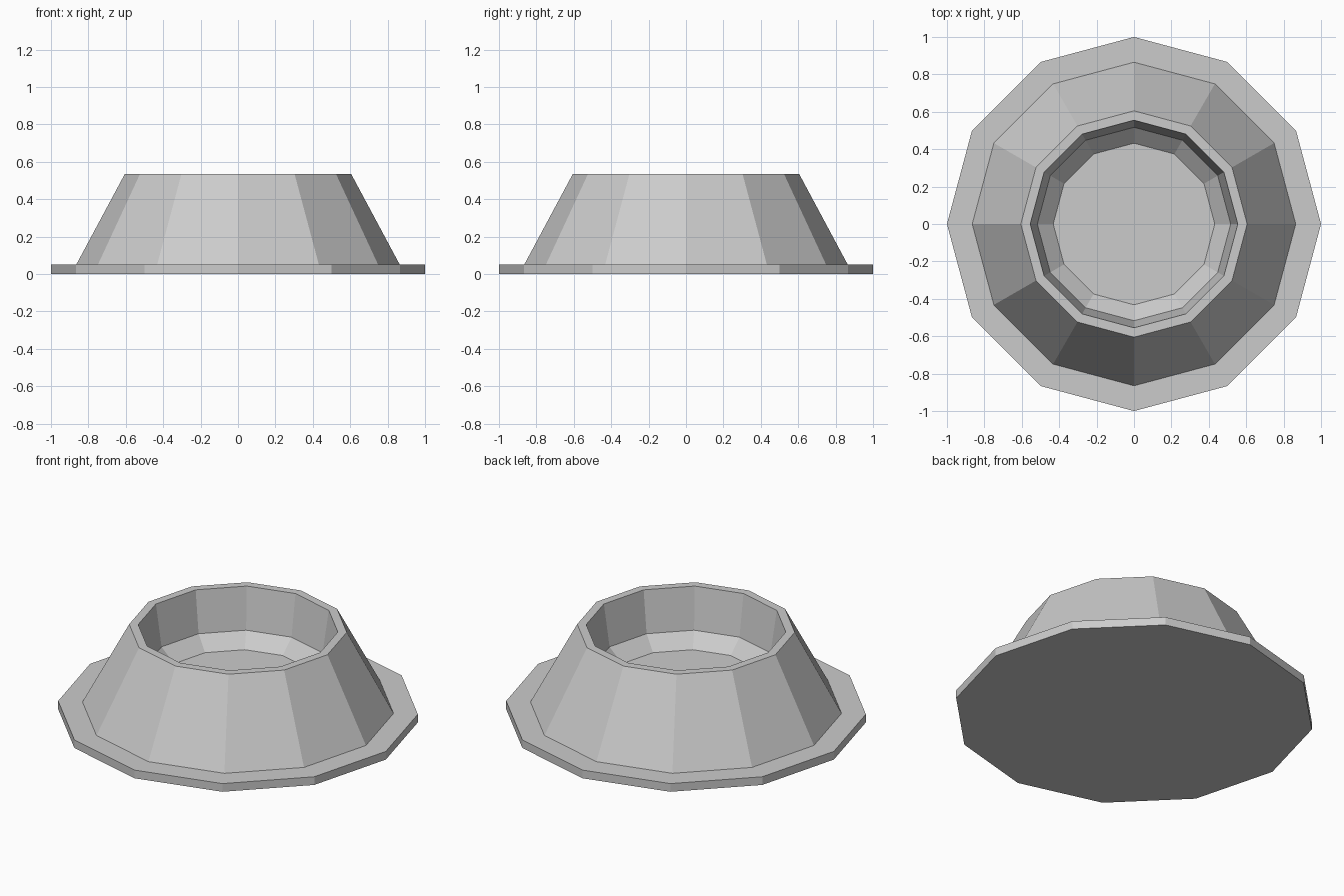
import bpy, bmesh
from math import cos, sin, pi

if "Cube" in bpy.data.objects:
    bpy.data.objects.remove(bpy.data.objects["Cube"])

SIDES = 12
# (radius, height) from the underside rim, over the lip, down into the bowl
PROFILE = [(1.0, 0.0), (1.0, 0.05), (0.865, 0.05), (0.605, 0.535),
           (0.555, 0.535), (0.517, 0.283), (0.432, 0.203)]


def lathe(name, profile, sides):
    bm = bmesh.new()
    rings = [[bm.verts.new((r * cos(2 * pi * i / sides), r * sin(2 * pi * i / sides), z))
              for i in range(sides)] for r, z in profile]
    for low, high in zip(rings, rings[1:]):
        for i in range(sides):
            j = (i + 1) % sides
            bm.faces.new((low[i], low[j], high[j], high[i]))
    # Flat underside and bowl floor
    bm.faces.new(rings[0][::-1])
    bm.faces.new(rings[-1])
    bmesh.ops.recalc_face_normals(bm, faces=bm.faces)
    mesh = bpy.data.meshes.new(name)
    bm.to_mesh(mesh)
    bm.free()
    obj = bpy.data.objects.new(name, mesh)
    bpy.context.collection.objects.link(obj)
    return obj


# Flanged bowl with sloping outer wall
lathe("flanged_bowl", PROFILE, SIDES)
